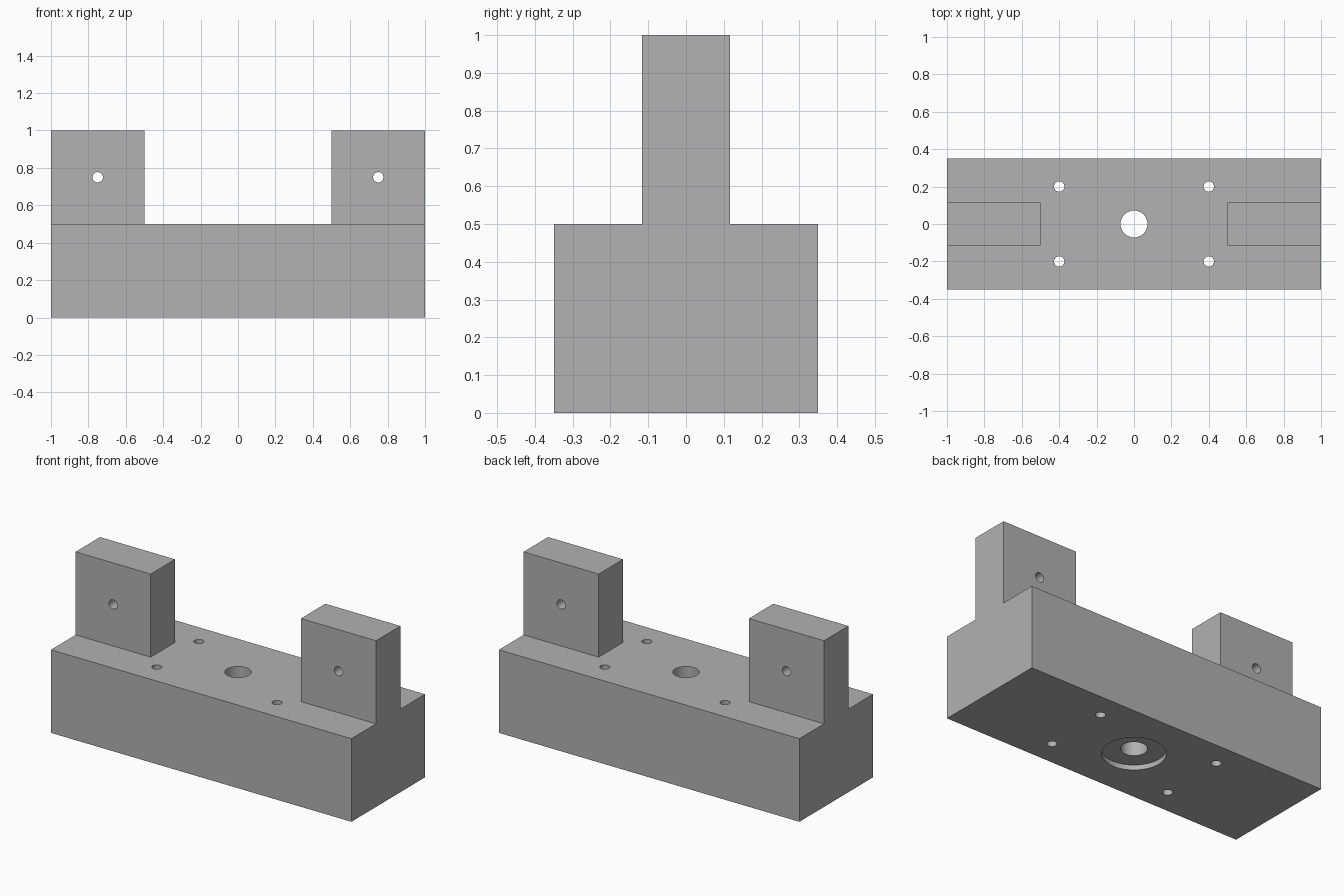
import bpy
import math

old = bpy.data.objects.get("Cube")
if old:
    bpy.data.objects.remove(old, do_unlink=True)

LENGTH, DEPTH, HEIGHT = 2.0, 0.70, 1.0
BASE_TOP = 0.5        # height of the base block
LUG_HALF = 0.116      # half thickness of the upright lugs
LUG_INNER = 0.5       # x of the inner lug faces
SMALL_R = 0.028       # bolt and pin hole radius

grey = bpy.data.materials.new("machined_grey")
grey.use_nodes = True
colour = (0.445, 0.445, 0.445, 1)
grey.diffuse_color = colour
grey.node_tree.nodes["Principled BSDF"].inputs["Base Color"].default_value = colour


def box(name, low, high):
    centre = [(a + b) / 2 for a, b in zip(low, high)]
    bpy.ops.mesh.primitive_cube_add(size=1, location=centre)
    ob = bpy.context.object
    ob.name = name
    ob.scale = [b - a for a, b in zip(low, high)]
    bpy.ops.object.transform_apply(location=True, rotation=True, scale=True)
    return ob


def rod(name, radius, length, location, sides, along_y=False):
    bpy.ops.mesh.primitive_cylinder_add(
        vertices=sides, radius=radius, depth=length, location=location,
        rotation=(math.pi / 2 if along_y else 0, 0, 0))
    ob = bpy.context.object
    ob.name = name
    return ob


def cut(target, cutter):
    cutter.hide_render = True
    mod = target.modifiers.new(cutter.name, 'BOOLEAN')
    mod.operation = 'DIFFERENCE'
    mod.solver = 'EXACT'
    mod.object = cutter
    bpy.context.view_layer.objects.active = target
    bpy.ops.object.modifier_apply(modifier=mod.name)
    bpy.data.objects.remove(cutter, do_unlink=True)


# Solid blank, milled down to a base with two upright lugs
block = box("bracket_block", (-LENGTH / 2, -DEPTH / 2, 0), (LENGTH / 2, DEPTH / 2, HEIGHT))
cut(block, box("gap_cutter", (-LUG_INNER, -1, BASE_TOP), (LUG_INNER, 1, 2)))
cut(block, box("front_step_cutter", (-2, -1, BASE_TOP), (2, -LUG_HALF, 2)))
cut(block, box("back_step_cutter", (-2, LUG_HALF, BASE_TOP), (2, 1, 2)))

# Central bore with a shallow counterbore underneath
cut(block, rod("bore_cutter", 0.072, 2, (0, 0, 0), 48))
cut(block, rod("counterbore_cutter", 0.172, 0.06, (0, 0, 0), 64))

# Four bolt holes through the base and a pin hole through each lug
for sx in (-1, 1):
    for sy in (-1, 1):
        cut(block, rod("bolt_hole_cutter", SMALL_R, 2, (sx * 0.4, sy * 0.2, 0), 16))
    cut(block, rod("pin_hole_cutter", SMALL_R, 1, (sx * 0.75, 0, 0.75), 16, along_y=True))

block.data.materials.clear()
block.data.materials.append(grey)
for face in block.data.polygons:
    face.material_index = 0
bpy.ops.object.select_all(action='DESELECT')
block.select_set(True)
bpy.context.view_layer.objects.active = block
bpy.ops.object.shade_smooth_by_angle(angle=math.radians(25))
